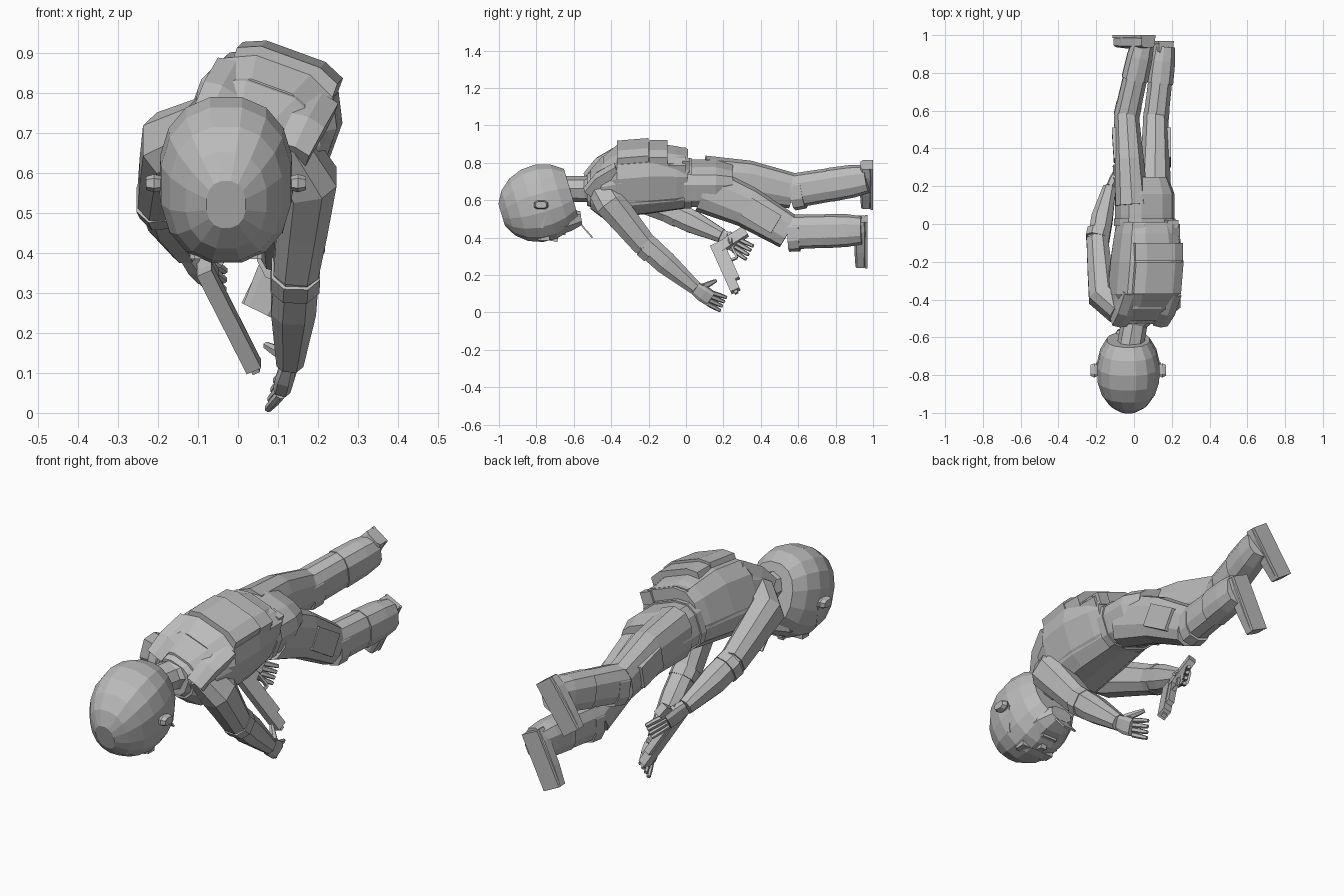
import bpy, bmesh, math
from mathutils import Vector

if "Cube" in bpy.data.objects:
    bpy.data.objects.remove(bpy.data.objects["Cube"])

SHADE = 0.5
grey = bpy.data.materials.new("plain grey")
grey.use_nodes = True
grey.diffuse_color = (SHADE, SHADE, SHADE, 1)
grey.node_tree.nodes["Principled BSDF"].inputs["Base Color"].default_value = grey.diffuse_color

X, Y, Z = Vector((1, 0, 0)), Vector((0, 1, 0)), Vector((0, 0, 1))


def power(value, exponent):
    return math.copysign(abs(value) ** exponent, value)


def tube(name, path, widths, ratio=1, sides=8, square=0.8, across=X, axis=None):
    """Faceted tube along a path; ratio is depth over width, square 0 is boxy."""
    bm = bmesh.new()
    path = [Vector(point) for point in path]
    rings = []
    for i, (centre, width) in enumerate(zip(path, widths)):
        along = axis or path[min(i + 1, len(path) - 1)] - path[max(i - 1, 0)]
        along = along.normalized()
        wide = (across - along * across.dot(along)).normalized()
        deep = along.cross(wide) * ratio
        angles = [(k + 0.5) * math.tau / sides for k in range(sides)]
        rings.append([bm.verts.new(centre + width * (wide * power(math.cos(a), square)
                                                     + deep * power(math.sin(a), square)))
                      for a in angles])
    for near, far in zip(rings, rings[1:]):
        for k in range(sides):
            j = (k + 1) % sides
            bm.faces.new((near[k], near[j], far[j], far[k]))
    bm.faces.new(rings[0])
    bm.faces.new(rings[-1])
    bmesh.ops.recalc_face_normals(bm, faces=bm.faces)
    mesh = bpy.data.meshes.new(name)
    bm.to_mesh(mesh)
    bm.free()
    mesh.materials.append(grey)
    part = bpy.data.objects.new(name, mesh)
    bpy.context.collection.objects.link(part)


def bar(name, start, end, width, depth, across=X):
    """Straight box from start to end, with half width and half depth."""
    tube(name, (start, end), (width, width), depth / width, 4, 0, across)


# The trunk is rolled about y
ROLL = math.radians(20)
ACROSS = Vector((math.cos(ROLL), 0, -math.sin(ROLL)))
BACK = Vector((math.sin(ROLL), 0, math.cos(ROLL)))


def on_trunk(y, across=0, out=0):
    """Point placed from the spine line, which bends down towards the neck."""
    bend = max(0, -0.3 - y) / 5
    return Vector((0.06 - bend, y, 0.7 - bend)) + ACROSS * across + BACK * out


def trunk(name, outline, ratio, out=0, square=0.7):
    path = [on_trunk(y, 0, out) for y in outline]
    tube(name, path, outline.values(), ratio, 12, square, ACROSS, Y)


# Head: an egg tipped back, cut off flat at the jaw and nape
HEAD = Vector((-0.03, -0.775, 0.585))
TIP = (Y + Z * 0.3).normalized()
turns = [0.3 + 0.35 * step for step in range(7)]
tube("head", [HEAD - TIP * 0.23 * math.cos(t) for t in turns],
     [0.17 * math.sin(t) for t in turns], 1.24, 16, 0.87, X, TIP)
tube("jaw", (HEAD + Y * 0.05 - Z * 0.11, HEAD + Y * 0.15 - Z * 0.09, HEAD + Y * 0.215 - Z * 0.08),
     (0.12, 0.1, 0.06), 0.65)

# Ears and glasses
for sign in (-1, 1):
    out = X * sign
    ear = HEAD + out * 0.16 - Z * 0.01
    tube("ear", (ear, ear + out * 0.02, ear + out * 0.04), (0.03, 0.04, 0.03), 0.6, 8, 0.7, Y)
    bar("temple_arm", ear + Y * 0.03, ear - out * 0.03 - Z * 0.12, 0.012, 0.012)
    lens = HEAD + out * 0.02 + Y * 0.02 - Z * 0.18
    bar("lens", lens, lens + out * 0.07, 0.025, 0.02, Y)


# Brow and mouth, then nose and chin flap
def face_strip(name, reach, y, drop, size):
    spot = HEAD + Y * y - Z * drop
    bar(name, spot - X * reach, spot + X * reach, size, size, Y)


face_strip("brow", 0.08, 0, 0.185, 0.015)
face_strip("mouth", 0.04, 0.12, 0.16, 0.012)
bar("nose", HEAD + Y * 0.03 - Z * 0.18, HEAD + Y * 0.09 - Z * 0.19, 0.016, 0.018)
bar("chin_flap", HEAD + Y * 0.2 - Z * 0.1, HEAD + Y * 0.275 - Z * 0.185, 0.035, 0.004)

# Neck, trunk and vest: each outline gives half width by y
tube("neck", ((-0.02, -0.65, 0.66), (0, -0.53, 0.66), on_trunk(-0.46)),
     (0.07, 0.07, 0.1), 0.95, 8, 0.9, ACROSS)
trunk("collar", {-0.53: 0.085, -0.48: 0.12}, 0.9)
trunk("torso", {-0.51: 0.11, -0.45: 0.17, -0.36: 0.185, -0.2: 0.18, 0: 0.15}, 0.9)
trunk("pelvis", {-0.04: 0.15, 0.05: 0.155, 0.16: 0.155, 0.25: 0.12}, 0.75, -0.01)
trunk("belt", {-0.01: 0.16, 0.03: 0.16}, 0.77, -0.01)
trunk("vest", {-0.44: 0.14, -0.37: 0.185, -0.2: 0.185, -0.05: 0.165, 0.01: 0.15}, 0.95, 0.025)

# Stepped back panels with bevelled sides
for start, end, top in ((-0.37, -0.2, 0.225), (-0.195, -0.1, 0.215), (-0.095, 0, 0.17)):
    tube("back_panel", (on_trunk(start, 0.01, top - 0.06), on_trunk(end, 0.01, top - 0.06)),
         (0.14, 0.14), 0.43, 8, 0.6, ACROSS, Y)

# Shoulder straps
for sign in (-1, 1):
    side = sign * 0.115
    strap = [on_trunk(-0.52, side, 0.03), on_trunk(-0.46, side, 0.09), on_trunk(-0.36, side, 0.13)]
    tube("shoulder_strap", strap, (0.045, 0.05, 0.05), 0.8, 6, 0.5, ACROSS)
bar("belt_pouch", on_trunk(-0.02, 0.1, 0.13), on_trunk(0.02, 0.1, 0.13), 0.03, 0.03, ACROSS)


# Arms: sleeve, elbow cuff, palm, four fingers and a thumb
def arm(label, shoulder, bulge, elbow, wrist, knuckles, tips, thumb, spread):
    points = [Vector(p) for p in (shoulder, bulge, elbow, wrist, knuckles, tips, thumb)]
    shoulder, bulge, elbow, wrist, knuckles, tips, thumb = points
    tube(label + "_upper_arm", (shoulder, bulge, bulge.lerp(elbow, 0.5), elbow),
         (0.07, 0.078, 0.068, 0.06), 1.15)
    tube(label + "_forearm", (elbow.lerp(bulge, 0.1), elbow.lerp(wrist, 0.4), wrist),
         (0.06, 0.06, 0.036), 1.1)
    tube(label + "_elbow_cuff", (elbow, elbow.lerp(wrist, 0.15)), (0.065, 0.065), 1.1)
    tube(label + "_palm", (wrist, wrist.lerp(knuckles, 0.5), knuckles),
         (0.036, 0.045, 0.043), 0.55, 8, 0.6, spread)
    for finger in range(4):
        shift = spread * (finger - 1.5) * 0.023
        middle = knuckles.lerp(tips, 0.5) + shift * 1.1
        tube(label + "_finger", (knuckles + shift, middle, tips + shift * 1.2),
             (0.012, 0.012, 0.009), 1, 6)
    root = wrist.lerp(knuckles, 0.35) + spread * 0.03
    tube(label + "_thumb", (root, root.lerp(thumb, 0.6), thumb), (0.018, 0.014, 0.009), 1, 6)


arm("left", (0.11, -0.46, 0.68), (0.175, -0.4, 0.58), (0.145, -0.22, 0.36), (0.13, 0.05, 0.13),
    (0.115, 0.13, 0.075), (0.085, 0.2, 0.045), (0.07, 0.16, 0.17), Vector((0.25, 0.4, 0.85)))
arm("right", (-0.08, -0.46, 0.71), (-0.17, -0.38, 0.67), (-0.195, -0.08, 0.54), (-0.13, 0.19, 0.41),
    (-0.085, 0.27, 0.36), (-0.035, 0.34, 0.32), (-0.04, 0.24, 0.37), Vector((0.05, 0.45, 0.85)))

# Pistol
rear, muzzle = Vector((-0.085, 0.155, 0.36)), Vector((0.04, 0.265, 0.115))
aim = (muzzle - rear).normalized()
wide = aim.cross(Y + Z * 0.45).normalized()
drop = wide.cross(aim)
bar("pistol_slide", rear, muzzle, 0.02, 0.026, wide)
bar("pistol_frame", rear + drop * 0.035, muzzle + drop * 0.035 - aim * 0.06, 0.016, 0.014, wide)
bar("pistol_grip", rear + aim * 0.03, rear + drop * 0.18, 0.018, 0.028, wide)
bar("pistol_barrel", muzzle, muzzle + aim * 0.015, 0.01, 0.01, wide)
guard = rear + aim * 0.12 + drop * 0.08
bar("guard_front", guard, guard - drop * 0.05, 0.008, 0.006, wide)
bar("guard_bottom", guard, guard - aim * 0.07, 0.008, 0.006, wide)


# Legs: thigh, shin, boot, and a foot whose sole faces backwards
def leg(label, hip, knee, ankle, heel, toe, pocket_side):
    hip, knee, ankle, heel, toe = [Vector(p) for p in (hip, knee, ankle, heel, toe)]
    thigh = hip.lerp(knee, 0.5) + Z * 0.02
    below = knee.lerp(ankle, 0.15)
    cuff = knee.lerp(ankle, 0.5)
    tube(label + "_thigh", (hip, thigh, knee), (0.092, 0.08, 0.068), 1.4, 10)
    tube(label + "_shin", (knee, below, cuff), (0.068, 0.068, 0.066), 1.35, 10)
    tube(label + "_knee_pad", (knee - Z * 0.01, below - Z * 0.01), (0.071, 0.07), 1.35, 10)
    tube(label + "_boot", (cuff, cuff.lerp(ankle, 0.6), ankle), (0.073, 0.07, 0.06), 1.25, 10)
    tube(label + "_foot", (heel, heel.lerp(toe, 0.2), heel.lerp(toe, 0.65), toe),
         (0.03, 0.036, 0.034, 0.028), 1.5, 8, 0.5, Y)
    bar(label + "_sole", heel + Y * 0.03, toe + Y * 0.03, 0.007, 0.046, Y)
    outward = X * pocket_side * 0.064
    bar(label + "_thigh_pocket", thigh + outward, thigh.lerp(knee, 0.7) + outward, 0.018, 0.055)


leg("right", (-0.01, 0.1, 0.71), (-0.04, 0.57, 0.65), (0.05, 0.97, 0.715),
    (0.075, 0.963, 0.79), (-0.075, 0.963, 0.575), -1)
leg("left", (0.11, 0.1, 0.66), (0.115, 0.55, 0.43), (0.16, 0.94, 0.44),
    (0.17, 0.933, 0.5), (0.05, 0.933, 0.255), 1)
